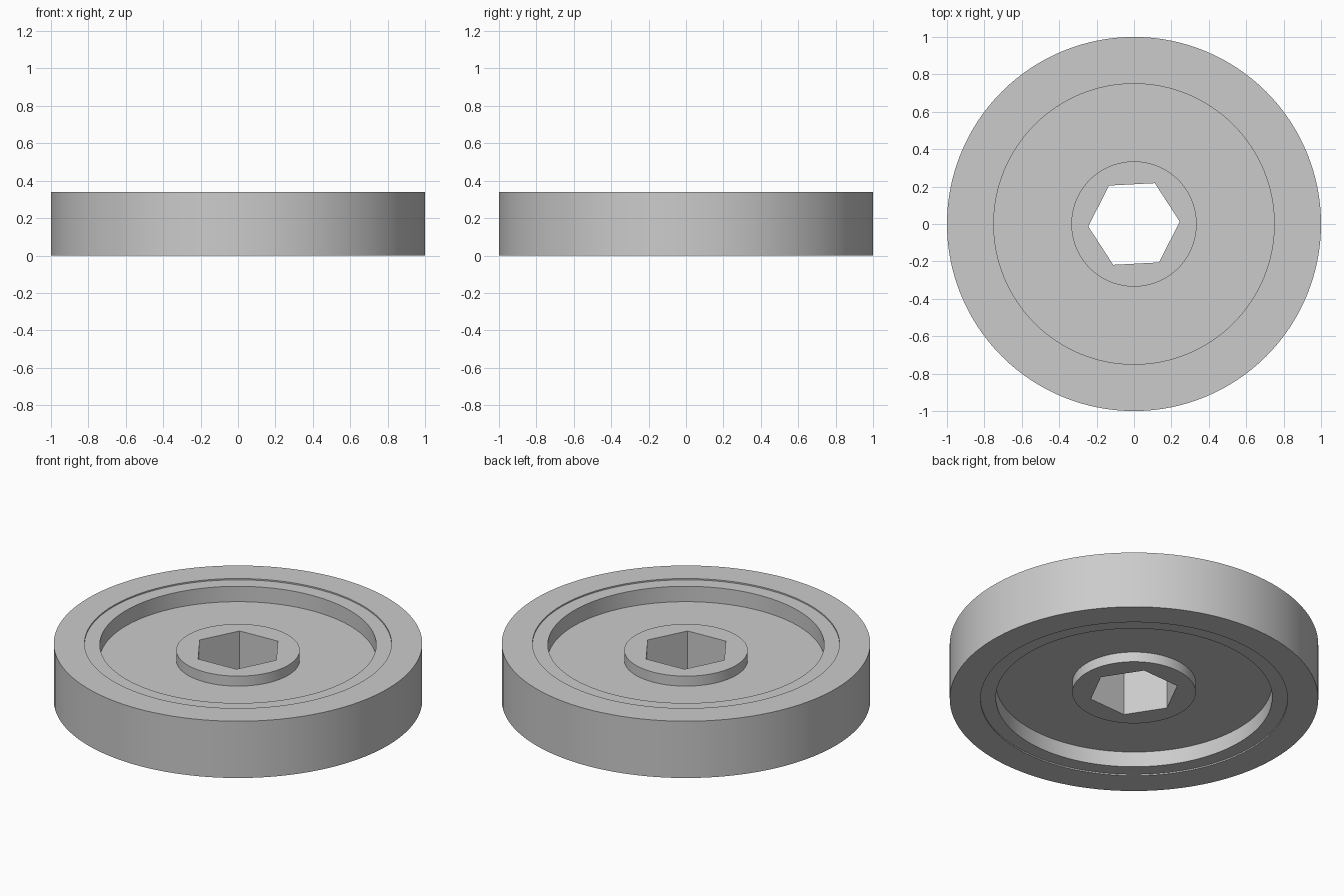
import bpy, bmesh, math
from mathutils import Matrix, Vector

if "Cube" in bpy.data.objects:
    bpy.data.objects.remove(bpy.data.objects["Cube"], do_unlink=True)

HEIGHT = 0.34
SEGMENTS = 128

# Plain grey material
grey = bpy.data.materials.new("plain grey")
grey.use_nodes = True
colour = (0.6, 0.6, 0.6, 1)
grey.diffuse_color = colour
grey.node_tree.nodes["Principled BSDF"].inputs["Base Color"].default_value = colour


def add_object(name, bm):
    bmesh.ops.recalc_face_normals(bm, faces=bm.faces)
    mesh = bpy.data.meshes.new(name)
    bm.to_mesh(mesh)
    bm.free()
    mesh.materials.append(grey)
    obj = bpy.data.objects.new(name, mesh)
    bpy.context.collection.objects.link(obj)
    return obj


# Wheel: upper half profile (radius, z), mirrored to the underside, then lathed
upper = [(0, 0.30), (0.335, 0.30), (0.335, 0.24), (0.75, 0.24),
         (0.75, 0.332), (0.833, 0.332), (0.833, HEIGHT), (1, HEIGHT)]
profile = upper + [(r, HEIGHT - z) for r, z in reversed(upper)]
bm = bmesh.new()
verts = [bm.verts.new((r, 0, z)) for r, z in profile]
edges = [bm.edges.new(pair) for pair in zip(verts, verts[1:])]
bmesh.ops.spin(bm, geom=verts + edges, cent=(0, 0, 0), axis=(0, 0, 1),
               angle=math.tau, steps=SEGMENTS, use_merge=True)
bmesh.ops.remove_doubles(bm, verts=bm.verts, dist=1e-4)
wheel = add_object("wheel", bm)

# Hexagonal axle hole, turned slightly about the axis
bm = bmesh.new()
bmesh.ops.create_cone(bm, cap_ends=True, segments=6, radius1=0.245, radius2=0.245,
                      depth=1, matrix=Matrix.Translation(Vector((0, 0, HEIGHT / 2)))
                      @ Matrix.Rotation(math.radians(3), 4, "Z")
                      @ Matrix.Rotation(math.radians(30), 4, "Z"))
# Point a corner along the turned x direction whatever the cone's start angle
corner = min((math.atan2(v.co.y, v.co.x) % math.radians(60)) for v in bm.verts)
bmesh.ops.rotate(bm, verts=bm.verts, cent=(0, 0, 0),
                 matrix=Matrix.Rotation(math.radians(3) - corner, 3, "Z"))
cutter = add_object("axle_hole_cutter", bm)
cutter.hide_render = True

hole = wheel.modifiers.new("axle hole", "BOOLEAN")
hole.operation = "DIFFERENCE"
hole.solver = "EXACT"
hole.object = cutter
bpy.ops.object.select_all(action="DESELECT")
bpy.context.view_layer.objects.active = wheel
wheel.select_set(True)
bpy.ops.object.modifier_apply(modifier=hole.name)
bpy.data.objects.remove(cutter, do_unlink=True)

# Smooth round walls, crisp edges
bpy.ops.object.shade_smooth_by_angle(angle=math.radians(25))
